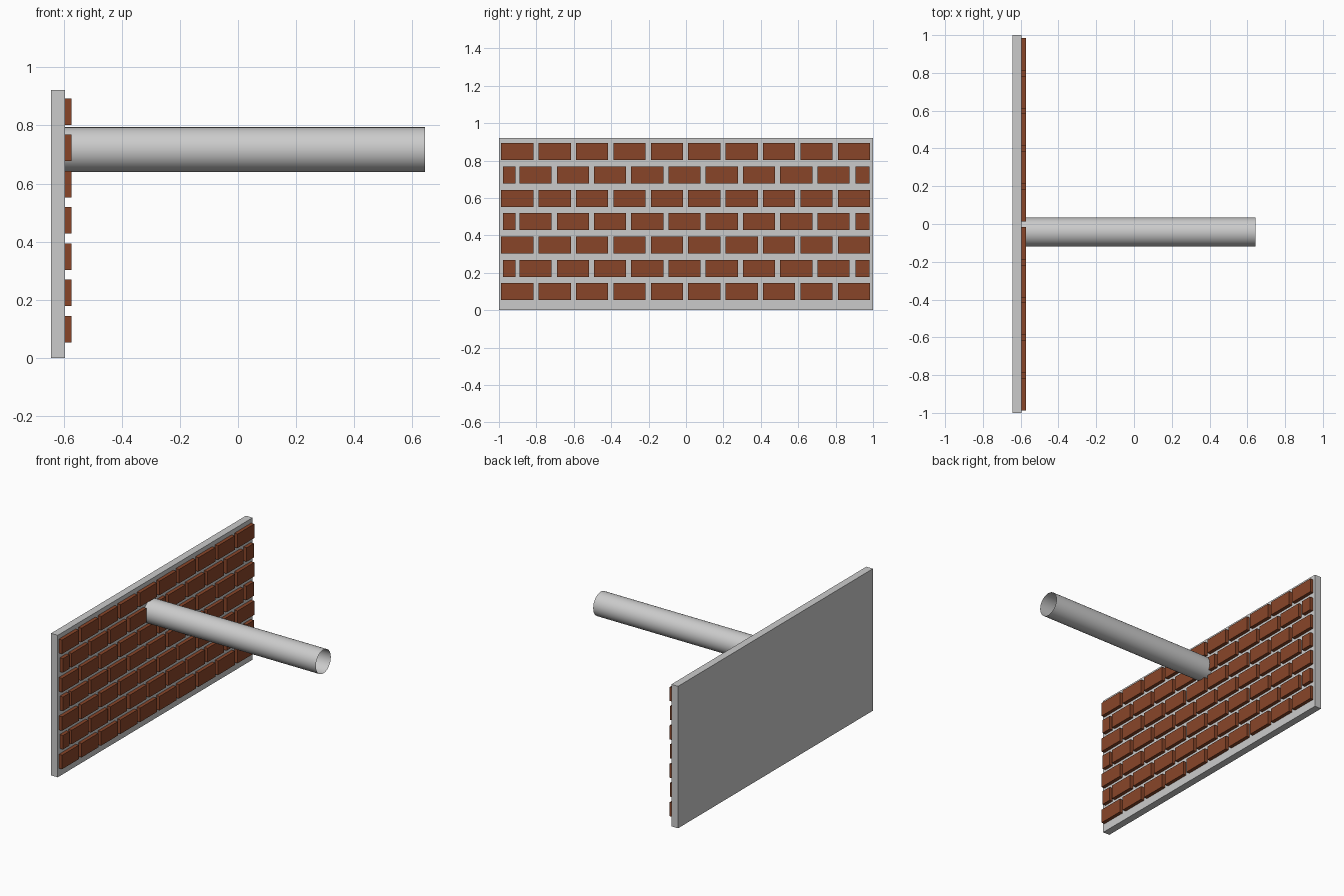
import bpy, bmesh, math
from mathutils import Matrix

if "Cube" in bpy.data.objects:
    bpy.data.objects.remove(bpy.data.objects["Cube"])

brick_mat = bpy.data.materials.new("brick_red")
brick_mat.diffuse_color = (0.25, 0.06, 0.022, 1)
brick_mat.use_nodes = True
brick_mat.node_tree.nodes["Principled BSDF"].inputs["Base Color"].default_value = brick_mat.diffuse_color


def add_box(bm, lo, hi):
    size = [h - l for l, h in zip(lo, hi)]
    mid = [(h + l) / 2 for l, h in zip(lo, hi)]
    bmesh.ops.create_cube(bm, size=1, matrix=Matrix.Translation(mid) @ Matrix.Diagonal((*size, 1)))


def finish(bm, name, mat=None):
    mesh = bpy.data.meshes.new(name)
    bm.to_mesh(mesh)
    bm.free()
    obj = bpy.data.objects.new(name, mesh)
    bpy.context.collection.objects.link(obj)
    if mat:
        mesh.materials.append(mat)
    return obj


# Wall slab
BACK, FACE, BRICK_FACE = -0.643, -0.595, -0.572
bm = bmesh.new()
add_box(bm, (BACK, -1, 0), (FACE, 1, 0.922))
finish(bm, "wall_slab")

# Brick courses: full rows alternate with rows that start and end on a half brick
LENGTH, PITCH = 0.172, 0.199
for row in range(7):
    z0 = 0.054 + row * 0.1247
    if row % 2 == 0:
        spans = [(-0.988 + i * 0.2, -0.988 + i * 0.2 + LENGTH) for i in range(10)]
    else:
        spans = [(-0.89 + i * PITCH, -0.89 + i * PITCH + LENGTH) for i in range(9)]
        spans += [(-0.979, -0.911), (0.906, 0.98)]
    bm = bmesh.new()
    for y0, y1 in spans:
        add_box(bm, (FACE - 0.005, y0, z0), (BRICK_FACE, y1, z0 + 0.091))
    finish(bm, f"brick_course_{row + 1}", brick_mat)

# Open pipe projecting from the wall
X0, X1 = -0.6, 0.643
bm = bmesh.new()
bmesh.ops.create_cone(
    bm, cap_ends=False, segments=32, radius1=0.077, radius2=0.077, depth=X1 - X0,
    matrix=Matrix.Translation(((X0 + X1) / 2, -0.043, 0.717)) @ Matrix.Rotation(math.pi / 2, 4, 'Y'))
pipe = finish(bm, "pipe")
bpy.context.view_layer.objects.active = pipe
pipe.select_set(True)
bpy.ops.object.shade_smooth_by_angle()
